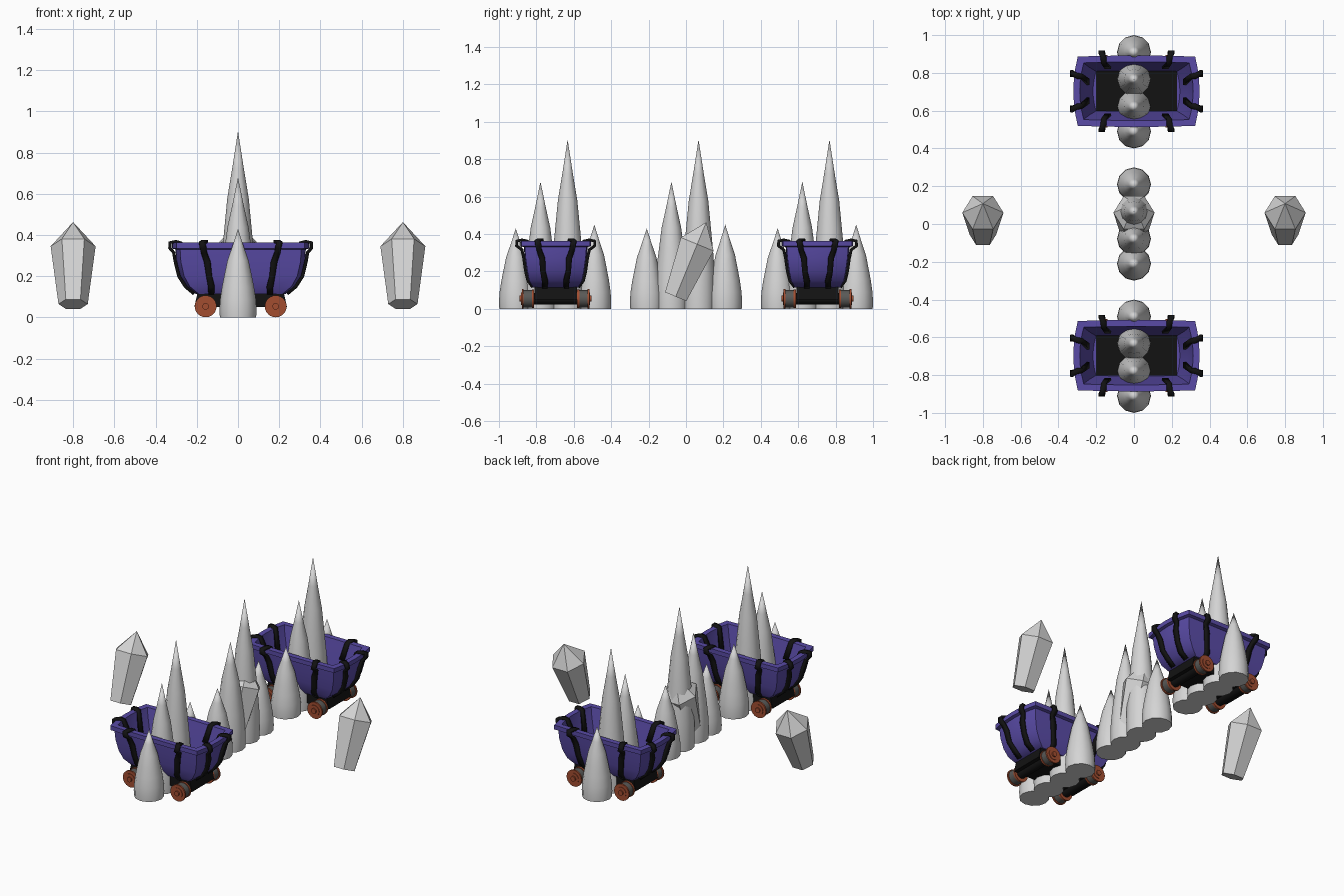
import bpy, bmesh, math
from mathutils import Matrix, Vector

if "Cube" in bpy.data.objects:
    bpy.data.objects.remove(bpy.data.objects["Cube"])


def mat(name, rgb):
    m = bpy.data.materials.new(name)
    m.diffuse_color = (*rgb, 1)
    m.use_nodes = True
    m.node_tree.nodes["Principled BSDF"].inputs["Base Color"].default_value = m.diffuse_color
    return m


STONE = mat("pale stone", (0.66, 0.66, 0.66))
PURPLE = mat("purple", (0.10, 0.07, 0.38))
BLACK = mat("black", (0.006, 0.006, 0.006))
RUST = mat("rust orange", (0.36, 0.075, 0.03))
GREY = mat("wheel grey", (0.10, 0.10, 0.095))


def make(name, bm, material, smooth=None):
    bmesh.ops.recalc_face_normals(bm, faces=bm.faces)
    me = bpy.data.meshes.new(name)
    bm.to_mesh(me)
    bm.free()
    ob = bpy.data.objects.new(name, me)
    bpy.context.collection.objects.link(ob)
    me.materials.append(material)
    if smooth:
        bpy.ops.object.select_all(action='DESELECT')
        ob.select_set(True)
        bpy.context.view_layer.objects.active = ob
        bpy.ops.object.shade_smooth_by_angle(angle=math.radians(smooth))
    return ob


def loft(rings, mx=Matrix(), caps=True):
    """Skin a list of rings with equal point counts; single-point rings are tips."""
    bm = bmesh.new()
    vs = [[bm.verts.new(mx @ Vector(p)) for p in r] for r in rings]
    for a, b in zip(vs, vs[1:]):
        n = len(a)
        for i in range(n):
            j = (i + 1) % n
            if len(b) == 1:
                bm.faces.new((a[i], a[j], b[0]))
            else:
                bm.faces.new((a[i], a[j], b[j], b[i]))
    if caps:
        for r in (vs[0], vs[-1]):
            if len(r) > 2:
                bm.faces.new(r)
    return bm


def circle(r, z, n):
    if r == 0:
        return [(0, 0, z)]
    return [(r * math.cos(math.tau * i / n), r * math.sin(math.tau * i / n), z) for i in range(n)]


def box_ring(hx, hy, z, n=6):
    """Rectangle with gently bowed sides."""
    pts = []
    corners = [(-1, -1), (1, -1), (1, 1), (-1, 1)]
    for (ax, ay), (bx, by) in zip(corners, corners[1:] + corners[:1]):
        for i in range(n):
            u = ax + (bx - ax) * i / n
            v = ay + (by - ay) * i / n
            pts.append((hx * u * (1 - 0.07 * v * v), hy * v * (1 - 0.03 * u * u), z))
    return pts


# Stone spikes: one profile stretched to each height
SPIKE = [(0.088, 0), (0.09, 0.08), (0.087, 0.2), (0.078, 0.34), (0.066, 0.48),
         (0.052, 0.64), (0.028, 0.80), (0, 1)]


def spike_cluster(y):
    for dy, h in ((-0.21, 0.43), (-0.078, 0.68), (0.067, 0.905), (0.21, 0.45)):
        mx = Matrix.Translation((0, y + dy, 0))
        make("stone_spike", loft([circle(r, f * h, 12) for r, f in SPIKE], mx), STONE, 50)


# Leaning six-sided crystals
def crystal(x):
    mx = Matrix.Translation((x, -0.055, 0.065)) @ Matrix.Rotation(math.radians(-22.3), 4, 'X')
    make("crystal", loft([circle(0.071, 0, 6), circle(0.109, 0.303, 6), circle(0, 0.43, 6)], mx), STONE)


# Cart parts
def cylinder_y(name, cx, cy, cz, r, depth, material, base):
    mx = base @ Matrix.Translation((cx, cy, cz)) @ Matrix.Rotation(math.pi / 2, 4, 'X')
    make(name, loft([circle(r, -depth / 2, 24), circle(r, depth / 2, 24)], mx), material, 40)


def strap(path, sx, sy, on_end, base):
    """Black band over the rim; path rows are (outward, height, sideways)."""
    bm = bmesh.new()
    rows = []
    for k, (out, z, lat) in enumerate(path):
        w = 0.014 + 0.002 * (k % 2)
        lat += 0.003 * (-1) ** k
        row = []
        for s in (-w, w):
            p = (out * sx, (lat + s) * sy, z) if on_end else ((lat + s) * sx, out * sy, z)
            row.append(bm.verts.new(base @ Vector(p)))
        rows.append(row)
    for a, b in zip(rows, rows[1:]):
        bm.faces.new((a[0], a[1], b[1], b[0]))
    ob = make("end_strap" if on_end else "side_strap", bm, BLACK, 40)
    mod = ob.modifiers.new("thickness", 'SOLIDIFY')
    mod.thickness = 0.016
    mod.offset = 0


SIDE_PATH = [(0.122, 0.115, 0.14), (0.148, 0.15, 0.145), (0.160, 0.20, 0.15), (0.170, 0.27, 0.165),
             (0.180, 0.315, 0.175), (0.209, 0.337, 0.185), (0.208, 0.363, 0.185),
             (0.180, 0.368, 0.178), (0.150, 0.362, 0.17), (0.125, 0.26, 0.155)]
END_PATH = [(0.226, 0.115, 0.055), (0.268, 0.15, 0.06), (0.300, 0.20, 0.065), (0.317, 0.27, 0.075),
            (0.325, 0.315, 0.085), (0.344, 0.337, 0.095), (0.343, 0.363, 0.095),
            (0.315, 0.368, 0.085), (0.290, 0.362, 0.075), (0.255, 0.24, 0.052)]


def cart(y):
    base = Matrix.Translation((0.013, y, 0))
    # Tub: outer wall, rim, inner wall
    tub = [(0.22, 0.125, 0.115), (0.265, 0.145, 0.15), (0.295, 0.155, 0.20), (0.312, 0.165, 0.27),
           (0.316, 0.17, 0.33), (0.334, 0.189, 0.335), (0.334, 0.189, 0.363), (0.300, 0.155, 0.363),
           (0.293, 0.148, 0.33), (0.268, 0.130, 0.25), (0.230, 0.108, 0.135)]
    make("cart_tub", loft([box_ring(*r) for r in tub], base), PURPLE, 40)
    make("cart_floor", loft([box_ring(0.231, 0.109, 0.13, 1), box_ring(0.231, 0.109, 0.139, 1)], base), BLACK)
    # Undercarriage
    make("chassis", loft([box_ring(0.242, 0.117, 0.05, 1), box_ring(0.225, 0.117, 0.12, 1)], base), BLACK)
    for x in (-0.17, 0.17):
        cylinder_y("axle", x, 0, 0.054, 0.03, 0.30, BLACK, base)
        for s in (-1, 1):
            cylinder_y("wheel_tread", x, s * 0.149, 0.054, 0.046, 0.05, GREY, base)
            cylinder_y("wheel_inner_flange", x, s * 0.121, 0.054, 0.05, 0.012, RUST, base)
            cylinder_y("wheel_outer_flange", x, s * 0.176, 0.054, 0.053, 0.010, RUST, base)
            cylinder_y("wheel_ring", x, s * 0.182, 0.054, 0.034, 0.005, RUST, base)
            cylinder_y("wheel_hub", x, s * 0.186, 0.054, 0.016, 0.014, RUST, base)
    # Straps
    for sx in (-1, 1):
        for sy in (-1, 1):
            strap(SIDE_PATH, sx, sy, False, base)
            strap(END_PATH, sx, sy, True, base)


for y in (-0.7, 0, 0.7):
    spike_cluster(y)
for x in (-0.8, 0, 0.8):
    crystal(x)
for y in (-0.697, 0.703):
    cart(y)
